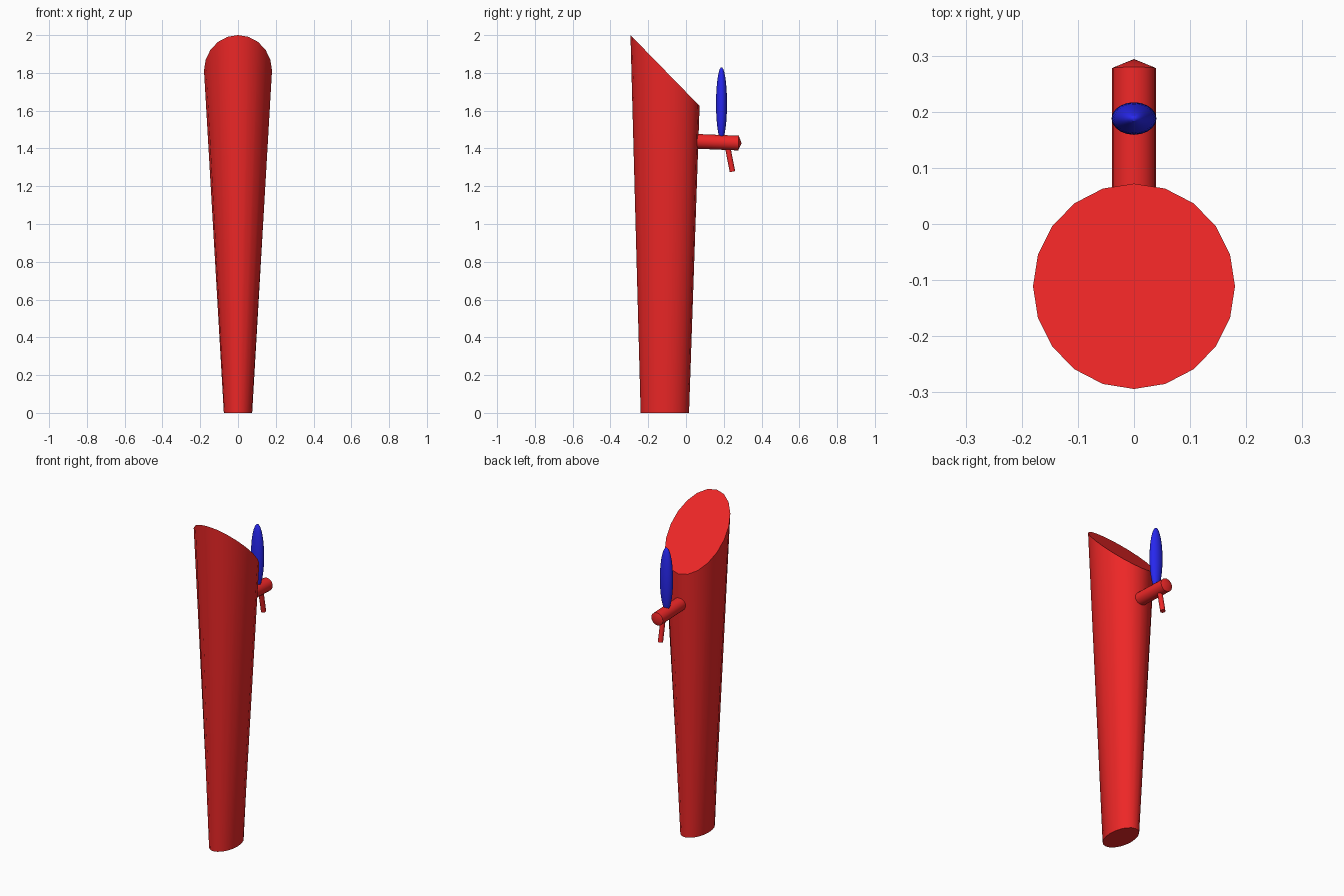
import bpy, bmesh, math
from mathutils import Vector

if "Cube" in bpy.data.objects:
    bpy.data.objects.remove(bpy.data.objects["Cube"])


def material(name, color):
    m = bpy.data.materials.new(name)
    m.diffuse_color = color
    m.use_nodes = True
    m.node_tree.nodes["Principled BSDF"].inputs["Base Color"].default_value = m.diffuse_color
    return m


RED = material("red", (0.85, 0.02, 0.02, 1))
BLUE = material("blue", (0.02, 0.02, 0.85, 1))


def finish(obj, mat):
    obj.data.materials.append(mat)
    bpy.ops.object.select_all(action='DESELECT')
    obj.select_set(True)
    bpy.context.view_layer.objects.active = obj
    bpy.ops.object.shade_smooth_by_angle(angle=math.radians(30))


def loft(name, rings, mat, tip=None):
    """Skin a list of point rings; flat start cap, flat or pointed end."""
    bm = bmesh.new()
    loops = [[bm.verts.new(p) for p in ring] for ring in rings]
    n = len(loops[0])
    for a, b in zip(loops, loops[1:]):
        for i in range(n):
            j = (i + 1) % n
            bm.faces.new((a[i], a[j], b[j], b[i]))
    bm.faces.new(loops[0][::-1])
    if tip is None:
        bm.faces.new(loops[-1])
    else:
        t = bm.verts.new(tip)
        for i in range(n):
            bm.faces.new((loops[-1][i], loops[-1][(i + 1) % n], t))
    bmesh.ops.recalc_face_normals(bm, faces=bm.faces)
    me = bpy.data.meshes.new(name)
    bm.to_mesh(me)
    bm.free()
    obj = bpy.data.objects.new(name, me)
    bpy.context.collection.objects.link(obj)
    finish(obj, mat)


def ellipse(rx, ry, cy, z, drop=0.0, n=20):
    """Ring that can slope downward toward +y."""
    ring = []
    for i in range(n):
        a = 2 * math.pi * i / n
        ring.append((rx * math.cos(a), cy + ry * math.sin(a), z - drop * math.sin(a)))
    return ring


def rod(name, start, end, radius, mat, point=0.0, n=20):
    """Round rod between two points, optionally with a shallow conical end."""
    start, end = Vector(start), Vector(end)
    d = (end - start).normalized()
    u = Vector((1, 0, 0))
    v = d.cross(u)
    rings = [[c + radius * (u * math.cos(2 * math.pi * i / n) + v * math.sin(2 * math.pi * i / n))
              for i in range(n)] for c in (start, end)]
    loft(name, rings, mat, end + d * point if point else None)


# Tapered column with slanted top
loft("column", [ellipse(0.075, 0.128, -0.112, 0),
                ellipse(0.18, 0.183, -0.111, 1.8125, 0.1875)], RED)

# Tap pipe with shallow pointed end, and its outlet
rod("tap_pipe", (0, 0.02, 1.439), (0, 0.278, 1.4285), 0.039, RED, point=0.016)
rod("outlet", (0, 0.216, 1.43), (0, 0.246, 1.277), 0.0145, RED)

# Lever handle: slim upright ellipsoid
bpy.ops.mesh.primitive_uv_sphere_add(segments=20, ring_count=20, location=(0, 0.188, 1.637))
handle = bpy.context.object
handle.name = "handle"
handle.scale = (0.04, 0.029, 0.193)
bpy.ops.object.transform_apply(location=False, rotation=False, scale=True)
finish(handle, BLUE)
for p in handle.data.polygons:
    p.use_smooth = True
